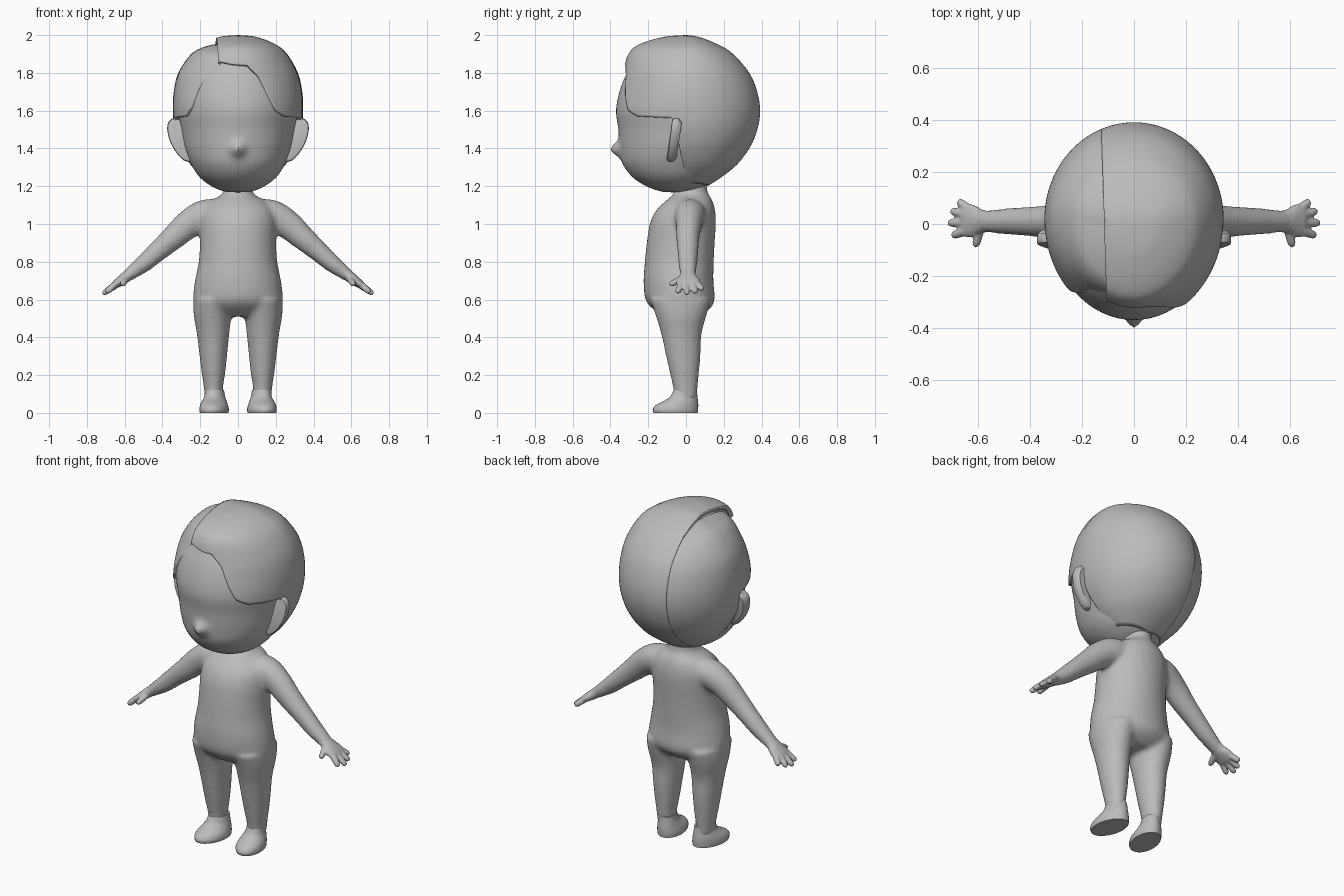
import bpy, bmesh, math
from mathutils import Vector

if "Cube" in bpy.data.objects:
    bpy.data.objects.remove(bpy.data.objects["Cube"])

skin = bpy.data.materials.new("plain grey")
skin.diffuse_color = (0.5, 0.5, 0.5, 1)
skin.use_nodes = True
skin.node_tree.nodes["Principled BSDF"].inputs["Base Color"].default_value = skin.diffuse_color


def spline(rows, steps):
    """Catmull-Rom resampling of rows of numbers."""
    out = []
    for i in range(len(rows) - 1):
        a, b = rows[max(i - 1, 0)], rows[i]
        c, d = rows[i + 1], rows[min(i + 2, len(rows) - 1)]
        for k in range(steps):
            t = k / steps
            out.append([q + 0.5 * t * (r - p + t * (2 * p - 5 * q + 4 * r - s + t * (3 * (q - r) + s - p)))
                        for p, q, r, s in zip(a, b, c, d)])
    out.append(list(rows[-1]))
    return out


def skin_rings(bm, rings, cap=True):
    """Join rings of points with quads."""
    vs = [[bm.verts.new(p) for p in ring] for ring in rings]
    n = len(vs[0])
    for a, b in zip(vs, vs[1:]):
        for i in range(n):
            j = (i + 1) % n
            bm.faces.new((a[i], a[j], b[j], b[i]))
    if cap:
        bm.faces.new(vs[0])
        bm.faces.new(vs[-1])


def oval(z, cx, hw, yf, yb, n=32, yc=None):
    """Horizontal section with separate front and back depth."""
    yc = (yf + yb) / 2 if yc is None else yc
    ring = []
    for i in range(n):
        t = 2 * math.pi * i / n
        c = math.cos(t)
        ring.append((cx + hw * math.sin(t), yc - c * (yc - yf if c > 0 else yb - yc), z))
    return ring


def tube(bm, rows, n=16):
    """Limb along rows of x, y, z, radius across, radius along y."""
    pts = [Vector(r[:3]) for r in rows]
    rings = []
    for i, r in enumerate(rows):
        d = (pts[min(i + 1, len(pts) - 1)] - pts[max(i - 1, 0)]).normalized()
        u = (Vector((0, 1, 0)) - d * d.y).normalized()
        v = d.cross(u)
        rings.append([pts[i] + v * r[3] * math.cos(2 * math.pi * k / n) + u * r[4] * math.sin(2 * math.pi * k / n)
                      for k in range(n)])
    skin_rings(bm, rings)


def finish(bm, name, mirror=False, voxel=0, smooth=0, angle=40):
    bmesh.ops.recalc_face_normals(bm, faces=bm.faces)
    me = bpy.data.meshes.new(name)
    bm.to_mesh(me)
    bm.free()
    me.materials.append(skin)
    ob = bpy.data.objects.new(name, me)
    bpy.context.collection.objects.link(ob)
    bpy.ops.object.select_all(action='DESELECT')
    ob.select_set(True)
    bpy.context.view_layer.objects.active = ob
    bpy.ops.object.shade_smooth_by_angle(angle=math.radians(angle))
    if mirror:
        ob.modifiers.new("mirror", 'MIRROR').use_mirror_merge = False
    if voxel:
        m = ob.modifiers.new("fuse", 'REMESH')
        m.mode, m.voxel_size, m.use_smooth_shade = 'VOXEL', voxel, True
        m = ob.modifiers.new("blend", 'SMOOTH')
        m.factor, m.iterations = 0.5, smooth
    return ob


# Body: torso, legs and arms fused into one skin
bm = bmesh.new()
torso = [(0.51, 0, 0.13, -0.12, 0.07), (0.55, 0, 0.215, -0.175, 0.125), (0.6, 0, 0.238, -0.215, 0.152),
         (0.7, 0, 0.228, -0.225, 0.145), (0.8, 0, 0.208, -0.218, 0.147), (0.9, 0, 0.202, -0.208, 0.152),
         (1.0, 0, 0.202, -0.192, 0.158), (1.07, 0, 0.19, -0.16, 0.155), (1.12, 0, 0.15, -0.11, 0.142),
         (1.15, 0, 0.095, -0.075, 0.125), (1.18, 0, 0.075, -0.06, 0.112), (1.27, 0, 0.075, -0.06, 0.11)]
skin_rings(bm, [oval(*r) for r in spline(torso, 4)])
leg = [(0.07, 0.128, 0.048, -0.06, 0.055), (0.14, 0.13, 0.052, -0.07, 0.062), (0.22, 0.13, 0.064, -0.088, 0.07),
       (0.32, 0.131, 0.075, -0.11, 0.078), (0.42, 0.132, 0.086, -0.132, 0.083),
       (0.52, 0.135, 0.1, -0.162, 0.11), (0.6, 0.132, 0.104, -0.19, 0.13)]
arm = [(0.1, 0.02, 1.05, 0.08, 0.085), (0.18, 0.02, 1.045, 0.083, 0.082), (0.26, 0.015, 1.0, 0.077, 0.07),
       (0.34, 0.01, 0.93, 0.066, 0.062), (0.42, 0.01, 0.86, 0.055, 0.056), (0.5, 0.01, 0.79, 0.047, 0.05),
       (0.575, 0.01, 0.733, 0.034, 0.043), (0.6, 0.01, 0.715, 0.03, 0.042)]
for s in (1, -1):
    skin_rings(bm, [oval(r[0], s * r[1], *r[2:]) for r in spline(leg, 4)])
    tube(bm, [(s * r[0], *r[1:]) for r in spline(arm, 4)], 24)
finish(bm, "body", voxel=0.012, smooth=10)

# Hands: palm, four fingers and thumb
bm = bmesh.new()
palm = [(0.555, 0.01, 0.748, 0.03, 0.04), (0.59, 0.01, 0.722, 0.03, 0.046), (0.62, 0.012, 0.7, 0.026, 0.062),
        (0.65, 0.014, 0.679, 0.021, 0.064), (0.665, 0.014, 0.669, 0.012, 0.052)]
tube(bm, spline(palm, 3), 24)
fingers = [((0.64, 0.06, 0.682), (0.678, 0.088, 0.652)), ((0.65, 0.035, 0.68), (0.705, 0.051, 0.636)),
           ((0.65, 0.005, 0.68), (0.716, 0.004, 0.628)), ((0.65, -0.027, 0.68), (0.7, -0.045, 0.636)),
           ((0.592, -0.015, 0.712), (0.612, -0.088, 0.678))]
for a, b in fingers:
    a, b = Vector(a), Vector(b)
    tube(bm, [(*a.lerp(b, t), r, r) for t, r in ((0, .018), (.4, .0175), (.75, .0165), (.92, .013), (1, .006))], 12)
finish(bm, "hands", mirror=True, voxel=0.006, smooth=3)

# Feet with flat soles
bm = bmesh.new()
foot = [(0, 0.126, 0.074, -0.172, 0.062), (0.018, 0.126, 0.077, -0.176, 0.064), (0.04, 0.127, 0.073, -0.162, 0.065),
        (0.06, 0.128, 0.065, -0.125, 0.064), (0.085, 0.128, 0.055, -0.085, 0.061), (0.12, 0.129, 0.049, -0.066, 0.058)]
rings = [oval(*r) for r in spline(foot, 4)]
skin_rings(bm, [[(x - 0.12 * (y + 0.05), y, z) for x, y, z in ring] for ring in rings])
finish(bm, "feet", mirror=True)

# Head with a small pointed nose
bm = bmesh.new()
head = [(1.168, 0.01, -0.08, -0.05), (1.172, 0.07, -0.13, 0.03), (1.2, 0.14, -0.21, 0.1), (1.25, 0.205, -0.285, 0.17),
        (1.32, 0.25, -0.335, 0.23), (1.4, 0.283, -0.35, 0.29), (1.5, 0.304, -0.358, 0.34), (1.6, 0.318, -0.37, 0.35),
        (1.7, 0.312, -0.352, 0.33), (1.8, 0.27, -0.312, 0.27), (1.87, 0.18, -0.25, 0.15), (1.9, 0.01, -0.03, 0.01)]
skin_rings(bm, [oval(z, 0, w, f, b, 96, min(0.02, (f + b) / 2)) for z, w, f, b in spline(head, 7)])
for v in bm.verts:
    if v.co.y < -0.2:
        v.co.y -= 0.05 * math.exp(-(v.co.x / 0.035) ** 2 - ((v.co.z - 1.395) / 0.036) ** 2)
finish(bm, "head")

# Hair: shell that stops at a hairline, parted on one side
hair = spline([(2.0, 0.003, -0.003, 0.003), (1.99, 0.1, -0.12, 0.07), (1.95, 0.2, -0.25, 0.17), (1.9, 0.26, -0.305, 0.25),
               (1.8, 0.317, -0.335, 0.335), (1.7, 0.34, -0.362, 0.377), (1.6, 0.345, -0.382, 0.392),
               (1.5, 0.335, -0.37, 0.378), (1.4, 0.302, -0.355, 0.335), (1.3, 0.24, -0.3, 0.255),
               (1.21, 0.14, -0.2, 0.13), (1.19, 0.1, -0.1, 0.08)], 10)
hairline = [(-180, 1.2), (-87, 1.22), (-77, 1.56), (-54, 1.57), (-46, 1.62), (-36, 1.76), (-20, 1.86), (-5, 1.845),
            (10, 1.84), (20, 1.785), (28, 1.68), (36, 1.6), (46, 1.57), (77, 1.56), (87, 1.22), (180, 1.2)]


def lerp_at(table, x):
    for (a, p), (b, q) in zip(table, table[1:]):
        if a <= x <= b:
            return p + (q - p) * (x - a) / (b - a)


def hair_point(angle, p):
    i = min(int(p), len(hair) - 2)
    z, w, f, b = (u + (v - u) * (p - i) for u, v in zip(hair[i], hair[i + 1]))
    yc = 0.02 * min(1, w / 0.2)
    c = math.cos(angle)
    return Vector((w * math.sin(angle), yc - c * (yc - f if c > 0 else b - yc), z))


for name, side in (("hair_swept", 1), ("hair_short", -1)):
    bm = bmesh.new()
    columns = []
    for k in range(180):
        deg = -180 + 2 * k
        zend = lerp_at(hairline, deg)
        i = next(i for i in range(len(hair)) if hair[i][0] <= zend + 1e-6)
        end = i - (zend - hair[i][0]) / (hair[i - 1][0] - hair[i][0])
        columns.append([hair_point(math.radians(deg), end * r / 50) for r in range(51)])
    skin_rings(bm, list(zip(*columns)), cap=False)
    bmesh.ops.holes_fill(bm, edges=[e for e in bm.edges if e.is_boundary and e.verts[0].co.z > 1.99], sides=0)
    bmesh.ops.bisect_plane(bm, geom=bm.verts[:] + bm.edges[:] + bm.faces[:], plane_co=(-0.115, 0, 0),
                           plane_no=(1, 0.03, 0), clear_inner=side > 0, clear_outer=side < 0)
    # Sink the short side next to the parting, fading to the back and sides
    if side < 0:
        mid = Vector((0, 0.02, 1.6))
        for v in bm.verts:
            back = min(1, max(0, (0.3 - v.co.y) / 0.3)) * min(1, max(0, (v.co.z - 1.6) / 0.2))
            near = min(1, max(0, 1 - (-0.12 - v.co.x) / 0.2))
            v.co = mid + (v.co - mid) * (1 - 0.085 * back * near)
    ob = finish(bm, name)
    m = ob.modifiers.new("thickness", 'SOLIDIFY')
    m.thickness, m.offset = 0.025, -1

# Ears: thin plates angled off the head
bm = bmesh.new()
outline = spline([(0.25, 1.5), (0.3, 1.548), (0.345, 1.56), (0.374, 1.525), (0.366, 1.455), (0.335, 1.39),
                  (0.285, 1.335), (0.24, 1.33)], 3)
rings = []
for scale, y in ((0.8, -0.088), (0.96, -0.084), (1, -0.07), (0.97, -0.05), (0.8, -0.035)):
    rings.append([(0.3 + (x - 0.3) * scale, y + 0.12 * (z - 1.45), 1.45 + (z - 1.45) * scale) for x, z in outline])
skin_rings(bm, rings)
finish(bm, "ears", mirror=True)
